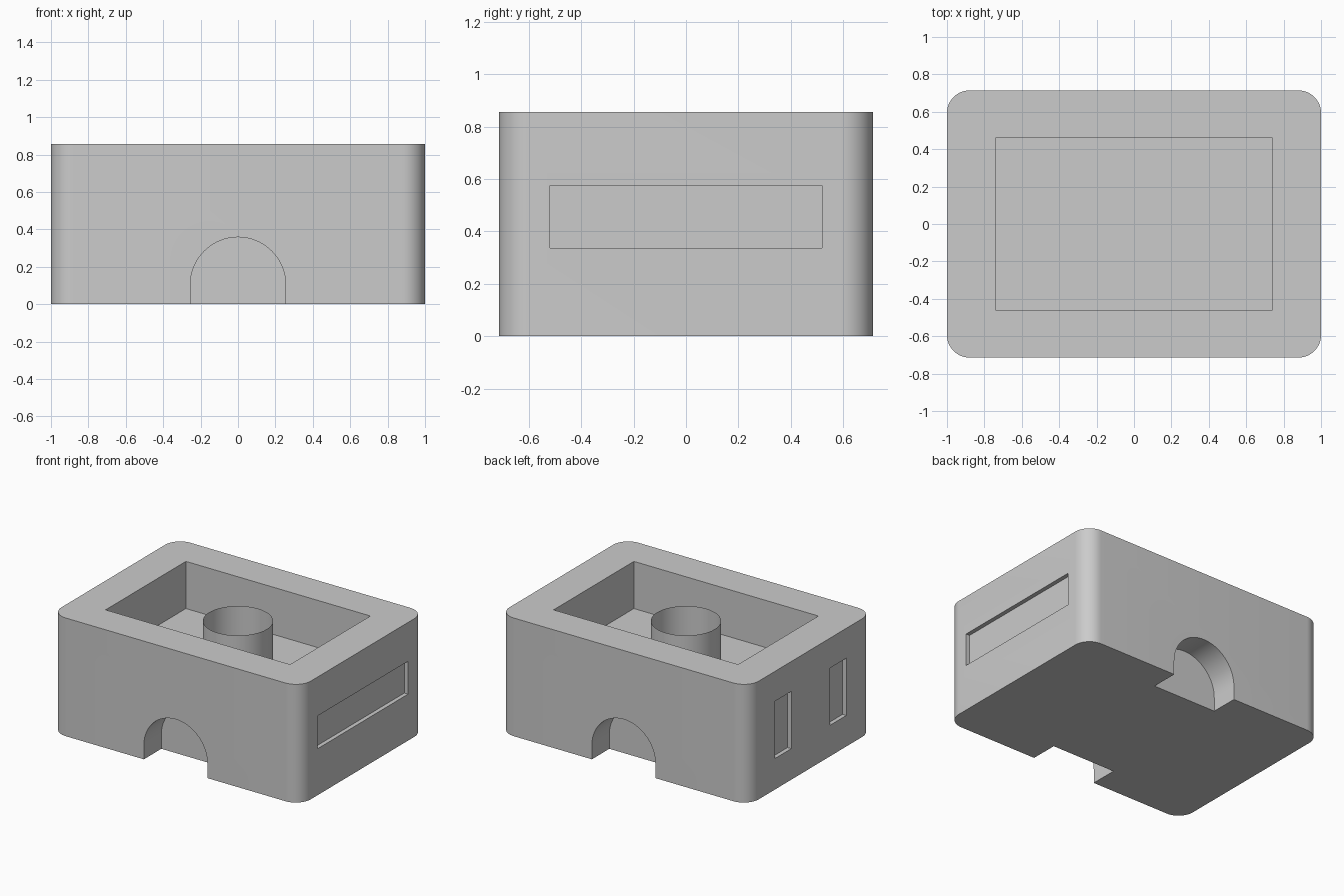
import bpy
import bmesh
from math import cos, sin, pi, radians
from mathutils import Vector

old = bpy.data.objects.get("Cube")
if old:
    bpy.data.objects.remove(old, do_unlink=True)

grey = bpy.data.materials.new("plain grey")
grey.use_nodes = True
COLOUR = (0.6, 0.6, 0.6, 1)
grey.diffuse_color = COLOUR
grey.node_tree.nodes["Principled BSDF"].inputs["Base Color"].default_value = COLOUR

HALF_X, HALF_Y, HEIGHT = 1.0, 0.714, 0.857
CORNER = 0.12
FLOOR = 0.515


def add_object(name, bm):
    bmesh.ops.recalc_face_normals(bm, faces=bm.faces)
    mesh = bpy.data.meshes.new(name)
    bm.to_mesh(mesh)
    bm.free()
    mesh.materials.append(grey)
    obj = bpy.data.objects.new(name, mesh)
    bpy.context.collection.objects.link(obj)
    return obj


def prism(name, outline, depth):
    """Extrude a closed outline of 3D points along a vector."""
    bm = bmesh.new()
    face = bm.faces.new([bm.verts.new(p) for p in outline])
    new = bmesh.ops.extrude_face_region(bm, geom=[face])["geom"]
    moved = [v for v in new if isinstance(v, bmesh.types.BMVert)]
    bmesh.ops.translate(bm, verts=moved, vec=Vector(depth))
    return add_object(name, bm)


def box(name, x0, x1, y0, y1, z0, z1):
    return prism(name, [(x0, y0, z0), (x1, y0, z0), (x1, y1, z0), (x0, y1, z0)],
                 (0, 0, z1 - z0))


def arc(cx, cy, r, start, end, steps):
    angles = [start + (end - start) * i / steps for i in range(steps + 1)]
    return [(cx + r * cos(a), cy + r * sin(a)) for a in angles]


def smooth(obj):
    bpy.ops.object.select_all(action="DESELECT")
    obj.select_set(True)
    bpy.context.view_layer.objects.active = obj
    bpy.ops.object.shade_smooth_by_angle(angle=radians(30))


# Block with rounded vertical corners
outline = []
for i, (sx, sy) in enumerate([(1, 1), (-1, 1), (-1, -1), (1, -1)]):
    outline += arc(sx * (HALF_X - CORNER), sy * (HALF_Y - CORNER), CORNER,
                   i * pi / 2, (i + 1) * pi / 2, 12)
body = prism("body", [(x, y, 0) for x, y in outline], (0, 0, HEIGHT))

# Open pocket in the top
cutters = [box("pocket_cutter", -0.74, 0.74, -0.46, 0.46, FLOOR, 1)]

# Arched notches at the front and back
ARCH_R, ARCH_Z, NOTCH = 0.255, 0.103, 0.2
arch = [(ARCH_R, -0.1)] + arc(0, ARCH_Z, ARCH_R, 0, pi, 40) + [(-ARCH_R, -0.1)]
for side in (-1, 1):
    inner = side * (HALF_Y - NOTCH)
    cutters.append(prism("arch_cutter", [(x, inner, z) for x, z in arch],
                         (0, side * (NOTCH + 0.1), 0)))

# Shallow side recesses: one long slot at +x, two upright slots at -x
RECESS = 0.03
cutters.append(box("long_slot_cutter", HALF_X - RECESS, 1.1,
                   -0.52, 0.52, 0.337, 0.575))
for y in (-0.315, 0.315):
    cutters.append(box("upright_slot_cutter", -1.1, RECESS - HALF_X,
                       y - 0.093, y + 0.093, 0.225, 0.64))

for cutter in cutters:
    cutter.hide_render = True
    mod = body.modifiers.new("cut", "BOOLEAN")
    mod.operation = "DIFFERENCE"
    mod.solver = "EXACT"
    mod.object = cutter
    bpy.context.view_layer.objects.active = body
    bpy.ops.object.modifier_apply(modifier=mod.name)
    bpy.data.objects.remove(cutter, do_unlink=True)
smooth(body)

# Open, thin-walled tube standing on the pocket floor
bm = bmesh.new()
bmesh.ops.create_cone(bm, cap_ends=False, segments=64, radius1=0.23, radius2=0.23,
                      depth=0.8 - FLOOR)
bmesh.ops.translate(bm, verts=bm.verts, vec=(0, 0, (0.8 + FLOOR) / 2))
smooth(add_object("tube", bm))
